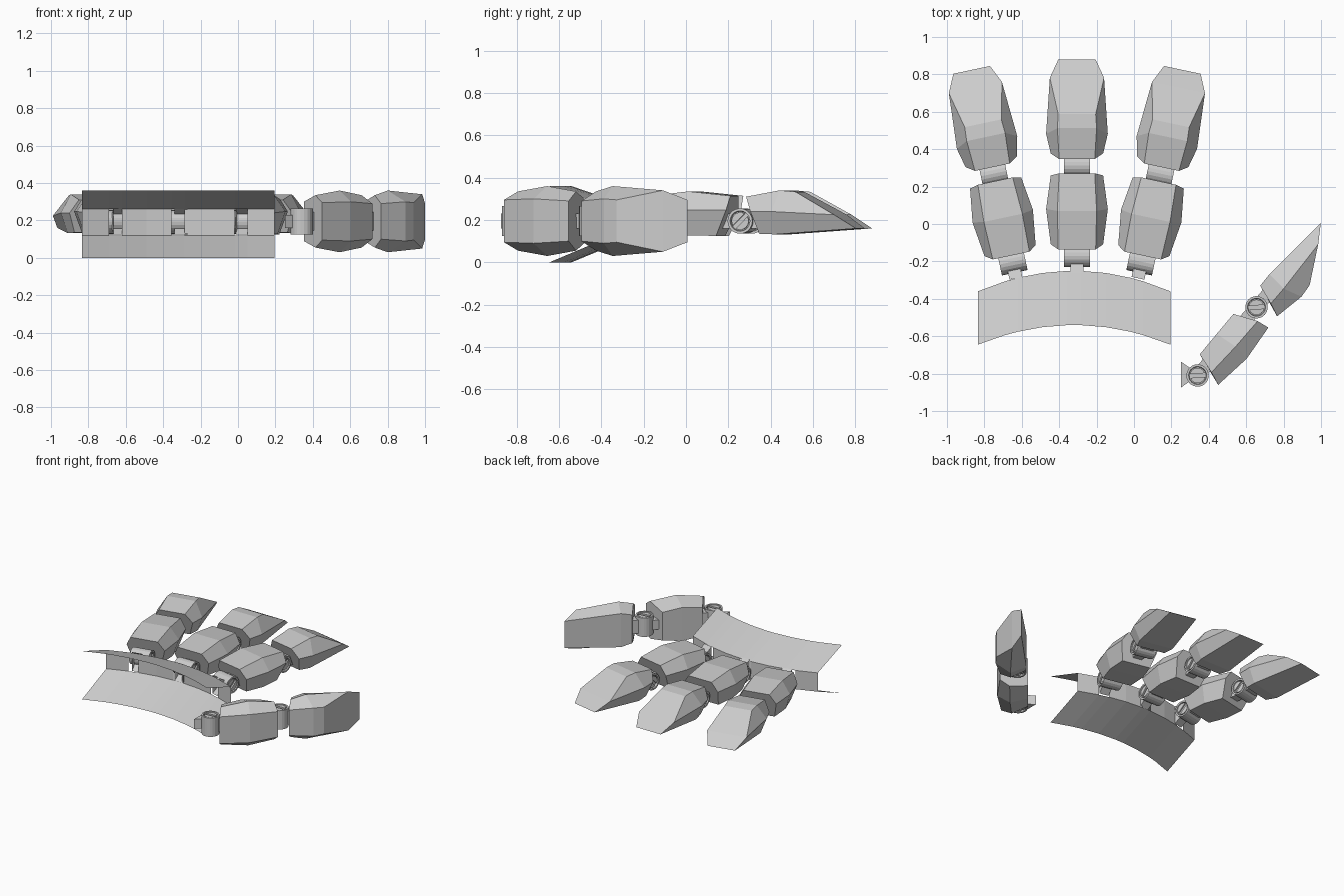
import bpy, bmesh, math
from mathutils import Matrix, Vector

if "Cube" in bpy.data.objects:
    bpy.data.objects.remove(bpy.data.objects["Cube"])

grey = bpy.data.materials.new("plain grey")
grey.diffuse_color = (0.6, 0.6, 0.6, 1)
grey.use_nodes = True
grey.node_tree.nodes["Principled BSDF"].inputs["Base Color"].default_value = grey.diffuse_color
MID_X, JZ = -0.32, 0.195          # hand centre line and joint height
R, HALF = 0.06, 0.07              # joint barrel radius and half width
LINK = 0.482                      # distance between the joints of a finger


def finish(name, bm, matrix=Matrix(), normals=True):
    if normals:
        bmesh.ops.recalc_face_normals(bm, faces=bm.faces)
    me = bpy.data.meshes.new(name)
    bm.to_mesh(me)
    bm.free()
    me.materials.append(grey)
    ob = bpy.data.objects.new(name, me)
    ob.matrix_world = matrix
    bpy.context.collection.objects.link(ob)
    return ob


def loft(bm, rings, caps=(True, True)):
    rows = [[bm.verts.new(p) for p in ring] for ring in rings]
    n = len(rows[0])
    for a, b in zip(rows, rows[1:]):
        for i in range(n):
            j = (i + 1) % n
            bm.faces.new((a[i], a[j], b[j], b[i]))
    if caps[0]:
        bm.faces.new(rows[0][::-1])
    if caps[1]:
        bm.faces.new(rows[-1])


def hexring(bottom, wide, top):
    # each level is (along, half width, height)
    right = [(w, u, v) for u, w, v in (bottom, wide, top)]
    return right + [(-x, y, z) for x, y, z in right[::-1]]


def box(bm, x0, x1, y0, y1, z0, z1):
    loft(bm, [[(x0, y, z0), (x1, y, z0), (x1, y, z1), (x0, y, z1)] for y in (y0, y1)])


# finger segment outlines, measured from their own joint
LOWER = [hexring((.093, .105, -.065), (.061, .14, .045), (.034, .1, .116)),
         hexring((.235, .125, -.068), (.25, .165, .053), (.24, .105, .14)),
         hexring((.374, .105, -.07), (.43, .14, .053), (.441, .095, .119))]
UPPER = [hexring((.1, .105, -.06), (.065, .14, .045), (.035, .095, .115)),
         hexring((.18, .125, -.063), (.17, .165, .045), (.2, .105, .145))]


def lower_segment(name, m):
    bm = bmesh.new()
    loft(bm, LOWER)
    finish(name, bm, m)


def upper_segment(name, m):
    bm = bmesh.new()
    loft(bm, UPPER, (True, False))
    bm.verts.ensure_lookup_table()
    br, wr, tr, tl, wl, bl = bm.verts[6:12]
    new = lambda x, y, z: bm.verts.new((x, y, z))
    top = [new(s * .1, .275, .138) for s in (1, -1)]
    side = [new(s * .145, .47, .03) for s in (1, -1)]
    tip = [new(s * .1, .567, -.035) for s in (1, -1)]
    f = bm.faces.new
    f((tr, tl, top[1], top[0]))
    f((top[0], top[1], side[1], side[0]))
    f((side[0], side[1], tip[1], tip[0]))
    for w, t, b, k in ((wr, tr, br, 0), (wl, tl, bl, 1)):
        f((w, t, top[k], side[k]))
        f((w, side[k], tip[k], b))
    f((br, tip[0], tip[1], bl))
    finish(name, bm, m)


def joint(name, m, lug_back):
    bm = bmesh.new()
    # barrel with recessed ends
    bmesh.ops.create_cone(bm, cap_ends=True, segments=20, radius1=R, radius2=R,
                          depth=2 * HALF, matrix=Matrix.Rotation(math.pi / 2, 4, 'Y'))
    caps = [g for g in bm.faces if abs(g.normal.x) > .9]
    bmesh.ops.inset_individual(bm, faces=caps, thickness=.012)
    bmesh.ops.inset_individual(bm, faces=caps, thickness=.003)
    for g in caps:
        s = 1 if g.calc_center_median().x > 0 else -1
        for v in g.verts:
            v.co.x -= s * .014
    # slotted screw heads
    turn = math.radians(45)
    for e in (-1, 1):
        for s in (0, math.pi):
            arc = []
            for i in range(9):
                a = math.radians(14 + 19 * i) + s
                y, z = .041 * math.cos(a), .041 * math.sin(a)
                arc.append((y * math.cos(turn) - z * math.sin(turn),
                            y * math.sin(turn) + z * math.cos(turn)))
            loft(bm, [[(e * d, y, z) for y, z in arc] for d in (.055, .067)])
    # lugs into the neighbouring segments
    box(bm, -.05, .05, 0, .12, -.035, .035)
    if lug_back:
        box(bm, -.035, .035, -.13, 0, -.035, .035)
    finish(name, bm, m)


def sleeve(name, m):
    # tapered socket that carries the root joint
    bm = bmesh.new()
    loft(bm, [[(-w, y, -h), (w, y, -h), (w, y, h), (-w, y, h)]
              for y, w, h in ((-.09, .035, .07), (-.04, .035, .035))], (False, True))
    finish(name, bm, m)


def digit(name, m, root):
    second = m @ Matrix.Translation((0, LINK, 0))
    sleeve(name + "_socket", root)
    joint(name + "_root_joint", m, False)
    lower_segment(name + "_lower_segment", m)
    joint(name + "_middle_joint", second, True)
    upper_segment(name + "_tip_segment", second)


# three fingers, the outer two splayed
CX = -0.305
for name, side in (("left_finger", -1), ("middle_finger", 0), ("right_finger", 1)):
    pos = Vector((CX + side * .345, -.17 - .032 * abs(side), JZ))
    m = Matrix.Translation(pos) @ Matrix.Rotation(-side * math.radians(12), 4, 'Z')
    digit(name, m, m)

# thumb, turned on its side
ang = math.radians(49.2)
c, s = math.cos(ang), math.sin(ang)
thumb = Matrix(((0, c, s, .34), (0, s, -c, -.81), (-1, 0, 0, JZ), (0, 0, 0, 1)))
stub = Matrix.Translation((.34, -.805, JZ)) @ Matrix(
    ((0, 1, 0, 0), (0, 0, -1, 0), (-1, 0, 0, 0), (0, 0, 0, 1)))
digit("thumb", thumb, stub)


# palm: two flared sheets joined by a notched knuckle wall
def back_y(t):
    return -.25 - .11 * (t / .515) ** 2


def front_y(t):
    return -.54 - .105 * (t / .515) ** 2


half = [.035, .17, .3, .37, .515]
ts = [-t for t in half[::-1]] + half
bm = bmesh.new()
rows = []
for t in ts:
    x = MID_X + t
    rows.append([bm.verts.new(p) for p in ((x, front_y(t), 0), (x, back_y(t), .12),
                                           (x, back_y(t), .26), (x, front_y(t), .36))])
for a, b, t0, t1 in zip(rows, rows[1:], ts, ts[1:]):
    mid = abs(t0 + t1) / 2
    for k in range(3):
        notch = mid < .01 or abs(mid - .335) < .01
        if k == 1 and notch:
            continue
        bm.faces.new((a[k], b[k], b[k + 1], a[k + 1]))
finish("palm_shell", bm)
